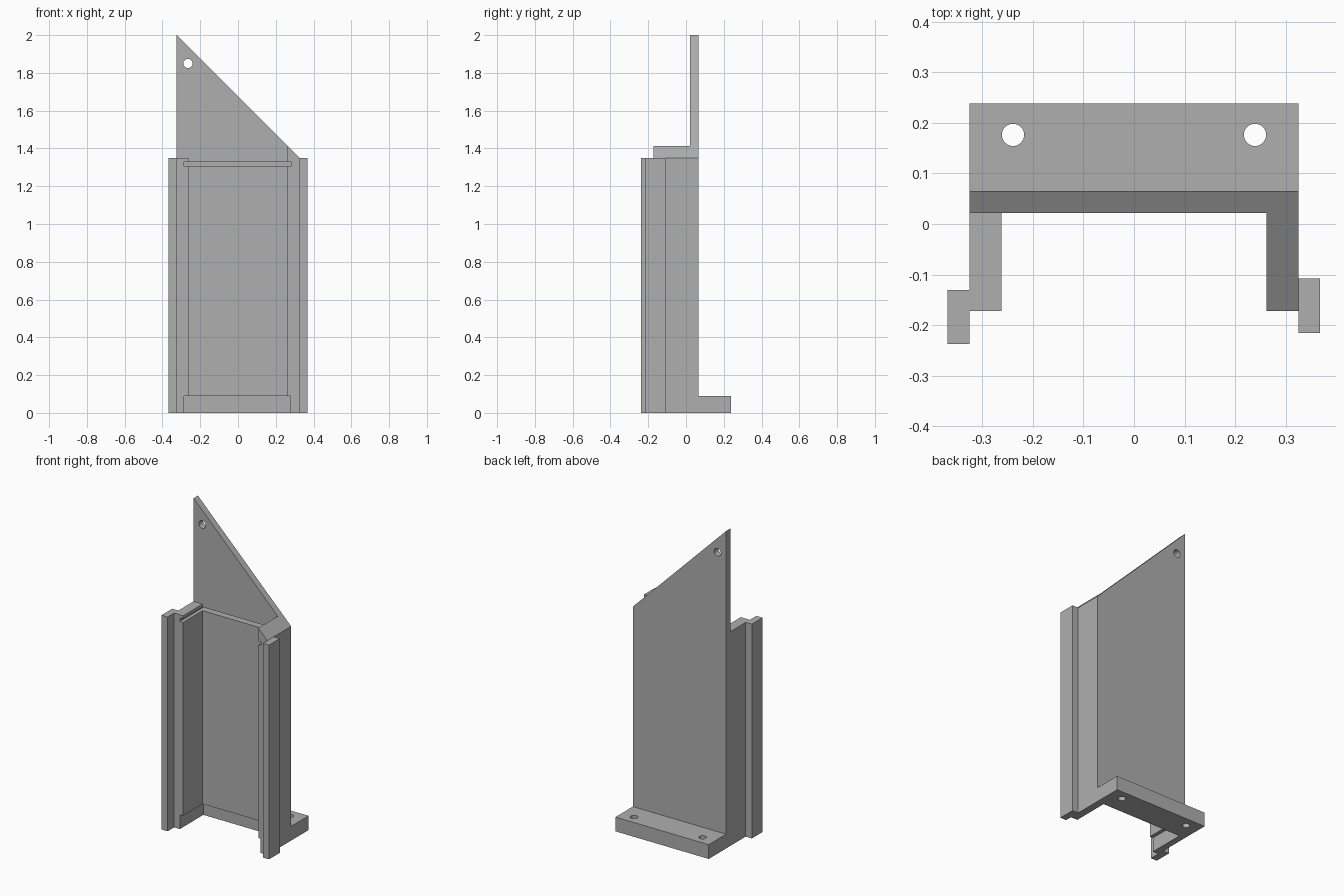
import bpy, bmesh
from mathutils import Matrix, Vector

cube = bpy.data.objects.get("Cube")
if cube:
    bpy.data.objects.remove(cube, do_unlink=True)

grey = bpy.data.materials.new("plain grey")
grey.use_nodes = True
grey.diffuse_color = (0.43, 0.43, 0.43, 1)
grey.node_tree.nodes["Principled BSDF"].inputs["Base Color"].default_value = grey.diffuse_color


def make_object(name, bm):
    bmesh.ops.recalc_face_normals(bm, faces=bm.faces)
    mesh = bpy.data.meshes.new(name)
    bm.to_mesh(mesh)
    bm.free()
    mesh.materials.append(grey)
    obj = bpy.data.objects.new(name, mesh)
    bpy.context.collection.objects.link(obj)
    return obj


def slab(name, outline, y0, y1):
    """Extrude an (x, z) outline from y0 to y1."""
    bm = bmesh.new()
    face = bm.faces.new([bm.verts.new((x, y0, z)) for x, z in outline])
    ext = bmesh.ops.extrude_face_region(bm, geom=[face])["geom"]
    verts = [v for v in ext if isinstance(v, bmesh.types.BMVert)]
    bmesh.ops.translate(bm, vec=(0, y1 - y0, 0), verts=verts)
    return make_object(name, bm)


def box(name, x0, x1, y0, y1, z0, z1):
    return slab(name, [(x0, z0), (x1, z0), (x1, z1), (x0, z1)], y0, y1)


def drill(name, centre, radius, axis):
    bm = bmesh.new()
    turn = Vector((0, 0, 1)).rotation_difference(Vector(axis)).to_matrix().to_4x4()
    bmesh.ops.create_cone(bm, cap_ends=True, segments=32, radius1=radius, radius2=radius,
                          depth=0.4, matrix=Matrix.Translation(centre) @ turn)
    return make_object(name, bm)


def cut(part, cutters):
    """Subtract each cutter and bake the result."""
    for cutter in cutters:
        mod = part.modifiers.new("cut", 'BOOLEAN')
        mod.operation = 'DIFFERENCE'
        mod.solver = 'EXACT'
        mod.object = cutter
    graph = bpy.context.evaluated_depsgraph_get()
    mesh = bpy.data.meshes.new_from_object(part.evaluated_get(graph))
    part.modifiers.clear()
    part.data = mesh


HALF, INNER = 0.325, 0.262
FRONT, PLATE, BACK = -0.172, 0.022, 0.065
TOP, PEAK = 1.35, 2.0

# Main channel: sloped back plate and two side walls
back_plate = slab("back_plate", [(-HALF, 0), (HALF, 0), (HALF, TOP), (-HALF, PEAK)], PLATE, BACK)
right_wall = box("right_wall", -HALF, -INNER, FRONT, PLATE, 0, TOP)
left_wall = slab("left_wall", [(INNER, 0), (HALF, 0), (HALF, TOP), (INNER, TOP + HALF - INNER)],
                 FRONT, PLATE)

# Offset front flanges
box("right_flange", -0.368, -HALF, -0.237, -0.13, 0, TOP)
box("left_flange", HALF, 0.367, -0.215, -0.108, 0, TOP)

# Mounting foot
foot = box("mounting_foot", -HALF, HALF, BACK, 0.238, 0, 0.09)

# Cutters: upper slot, lower recess, screw holes
slot = box("slot_cutter", -0.285, 0.281, -0.3, 0.062, 1.308, 1.33)
recess = box("recess_cutter", -0.285, 0.278, -0.3, 0.062, -0.1, 0.09)
plate_hole = drill("plate_hole_cutter", (-0.265, 0.04, 1.85), 0.024, (0, 1, 0))
foot_holes = [drill("foot_hole_cutter", (s * 0.239, 0.176, 0.05), 0.022, (0, 0, 1)) for s in (-1, 1)]

cut(back_plate, [slot, recess, plate_hole])
cut(right_wall, [slot, recess])
cut(left_wall, [slot, recess])
cut(foot, foot_holes)

for cutter in [slot, recess, plate_hole] + foot_holes:
    bpy.data.objects.remove(cutter, do_unlink=True)

# Round hole walls shade smoothly, everything else stays flat
for part in (back_plate, foot):
    bpy.ops.object.select_all(action='DESELECT')
    part.select_set(True)
    bpy.context.view_layer.objects.active = part
    bpy.ops.object.shade_smooth_by_angle()
